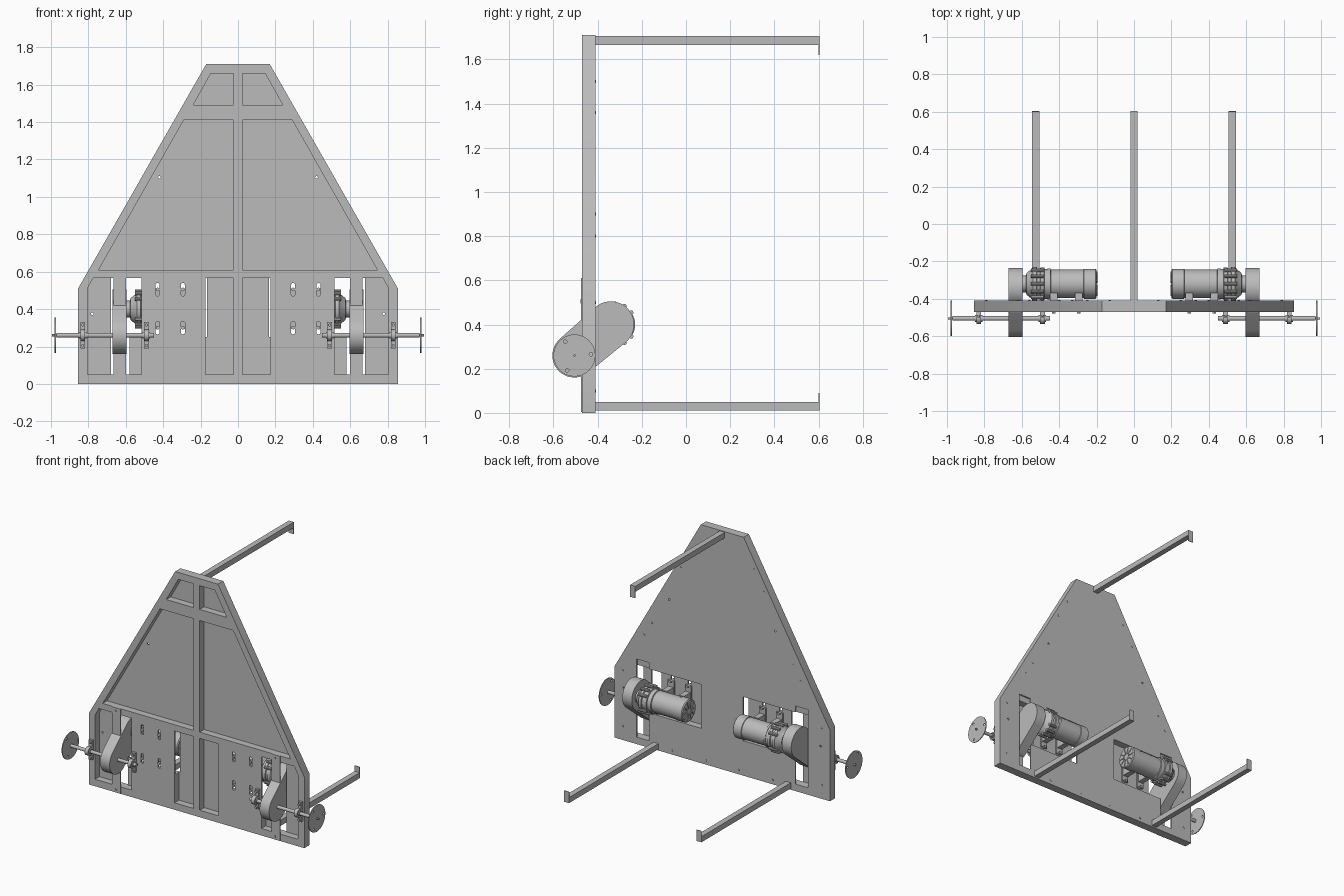
import bpy, bmesh
from math import sin, cos, radians, pi, atan2, hypot
from mathutils import Vector, Matrix

cube = bpy.data.objects.get("Cube")
if cube:
    bpy.data.objects.remove(cube, do_unlink=True)

grey = bpy.data.materials.new("plain_grey")
grey.use_nodes = True
grey.diffuse_color = (0.5, 0.5, 0.5, 1)
bsdf = next(n for n in grey.node_tree.nodes if n.type == 'BSDF_PRINCIPLED')
bsdf.inputs["Base Color"].default_value = (0.5, 0.5, 0.5, 1)


def finish(name, bm, mirror=True):
    """Turn a bmesh into an object, optionally mirrored across x = 0."""
    bmesh.ops.remove_doubles(bm, verts=bm.verts, dist=1e-5)
    bmesh.ops.recalc_face_normals(bm, faces=bm.faces)
    mesh = bpy.data.meshes.new(name)
    bm.to_mesh(mesh)
    bm.free()
    mesh.materials.clear()
    mesh.materials.append(grey)
    for p in mesh.polygons:
        p.use_smooth = True
        p.material_index = 0
    mesh.set_sharp_from_angle(angle=radians(30))
    ob = bpy.data.objects.new(name, mesh)
    bpy.context.collection.objects.link(ob)
    if mirror:
        ob.modifiers.new("mirror", 'MIRROR').use_mirror_merge = False
    return ob


def sheet(name, loops, axis, lo, hi, mirror=True):
    """Flat plate with holes; the first loop is the outline."""
    cu = bpy.data.curves.new(name, 'CURVE')
    cu.dimensions, cu.fill_mode = '2D', 'BOTH'
    cu.extrude = (hi - lo) / 2
    for loop in loops:
        sp = cu.splines.new('POLY')
        sp.points.add(len(loop) - 1)
        for p, (u, v) in zip(sp.points, loop):
            p.co = (u, v, 0, 1)
        sp.use_cyclic_u = True
    tmp = bpy.data.objects.new(name + "_curve", cu)
    bpy.context.collection.objects.link(tmp)
    bpy.context.view_layer.update()
    me = bpy.data.meshes.new_from_object(
        tmp.evaluated_get(bpy.context.evaluated_depsgraph_get()))
    bpy.data.objects.remove(tmp, do_unlink=True)
    bm = bmesh.new()
    bm.from_mesh(me)
    bpy.data.meshes.remove(me)
    mid = (lo + hi) / 2
    for v in bm.verts:
        a, b, c = v.co
        v.co = (a, c + mid, b) if axis == 'y' else (c + mid, a, b)
    return finish(name, bm, mirror)


def boxes(name, specs, mirror=True):
    bm = bmesh.new()
    for x0, x1, y0, y1, z0, z1 in specs:
        m = Matrix.Translation(((x0 + x1) / 2, (y0 + y1) / 2, (z0 + z1) / 2)) \
            @ Matrix.Diagonal((x1 - x0, y1 - y0, z1 - z0, 1))
        bmesh.ops.create_cube(bm, size=1, matrix=m)
    return finish(name, bm, mirror)


def rods(name, specs, seg=16):
    """Cylinders given as start, end, radius."""
    bm = bmesh.new()
    for a, b, r in specs:
        a, b = Vector(a), Vector(b)
        d = b - a
        m = Matrix.Translation((a + b) / 2) @ d.to_track_quat('Z', 'Y').to_matrix().to_4x4()
        bmesh.ops.create_cone(bm, cap_ends=True, segments=seg, radius1=r, radius2=r,
                              depth=d.length, matrix=m)
    return finish(name, bm)


def lathe(name, profile, cy, cz, seg=40):
    """Closed profile of (x, radius) turned about a line along x."""
    bm = bmesh.new()
    rings = [[bm.verts.new((x, cy + r * cos(2 * pi * i / seg), cz + r * sin(2 * pi * i / seg)))
              for i in range(seg)] for x, r in profile]
    for p, q in zip(rings, rings[1:]):
        for i in range(seg):
            j = (i + 1) % seg
            bm.faces.new((p[i], p[j], q[j], q[i]))
    bm.faces.new(rings[0])
    bm.faces.new(rings[-1])
    return finish(name, bm)


def arc(c, r, a0, a1, n):
    return [(c[0] + r * cos(a0 + (a1 - a0) * i / n), c[1] + r * sin(a0 + (a1 - a0) * i / n))
            for i in range(n + 1)]


def circle(c, r, n=12):
    return arc(c, r, 0, 2 * pi, n)[:-1]


def slot(x, z, half=0.024, r=0.011):
    return arc((x, z + half), r, 0, pi, 8) + arc((x, z - half), r, pi, 2 * pi, 8)


def rect(x0, x1, z0, z1):
    return [(x0, z0), (x1, z0), (x1, z1), (x0, z1)]


def both(loops):
    return loops + [[(-x, z) for x, z in reversed(l)] for l in loops]


# Panel: front frame, hollow core and back sheet
outline = [(-.855, 0), (.855, 0), (.855, .51), (.17, 1.71), (-.17, 1.71), (-.855, .51)]
upper = [[(.025, 1.49), (.24, 1.49), (.145, 1.66), (.025, 1.66)],
         [(.025, .61), (.745, .61), (.29, 1.41), (.025, 1.41)]]
lower = [rect(.025, .175, .05, .565),
         [(.515, .05), (.805, .05), (.805, .51), (.775, .565), (.515, .565)]]
pocket = [(.025, .05), (.175, .05), (.175, .25), (.515, .25), (.515, .05),
          (.805, .05), (.805, .51), (.775, .565), (.025, .565)]
slots = [slot(x, z) for x in (.295, .43) for z in (.505, .30)]
opening = [(.165, .25), (.58, .25), (.58, .05), (.68, .05), (.68, .61), (.58, .61),
           (.58, .565), (.165, .565)]
holes = [circle(c, .007) for c in ((.42, 1.105), (.78, .375))]
sheet("front_frame", [outline] + both(upper + lower + slots), 'y', -.47, -.46, False)
sheet("frame_core", [outline] + both(upper + [pocket]), 'y', -.46, -.42, False)
sheet("back_sheet", [outline] + both([opening] + holes), 'y', -.42, -.41, False)

# Narrow upright strip carrying the belt cover
sheet("upright_strip", [rect(.6, .665, .003, .61), circle((.632, .59), .007),
                        circle((.632, .025), .007)], 'y', -.476, -.468)

# Small fasteners along the edges of the back sheet
edge_points = [(.25, 1.5), (.33, 1.36), (.56, .9), (.62, .8), (.79, .5), (.79, .1), (.4, .03), (.13, .03)]
rods("sheet_bolts", [((x, -.412, z), (x, -.407, z), .007) for x, z in edge_points], 10)

# Support beams with end plates
boxes("top_beam", [(-.02, .02, -.412, .6, 1.665, 1.705), (-.02, .02, .6, .604, 1.62, 1.705)], False)
boxes("lower_beam", [(.505, .545, -.412, .6, .01, .05), (.505, .545, .6, .604, .01, .09)])

# Slanted belt cover passing through the panel
low, high = (-.505, .26), (-.34, .40)
tilt = atan2(high[1] - low[1], high[0] - low[0])
sheet("belt_cover", [arc(low, .1, tilt + pi / 2, tilt + 1.5 * pi, 20)
                     + arc(high, .105, tilt - pi / 2, tilt + pi / 2, 20)], 'x', .595, .67)

# Motor, gearbox and tapered nose
my, mz = -.32, .40
lathe("motor", [(.2, .074), (.206, .08), (.268, .08), (.27, .076), (.445, .076),
                (.447, .083), (.462, .083)], my, mz)
lathe("gearbox", [(.462, .08), (.478, .08), (.48, .088), (.5, .088), (.502, .082), (.518, .082),
                  (.52, .09), (.54, .09), (.545, .082), (.575, .058), (.577, .045), (.597, .045)], my, mz)
lugs = []
for a in (35, 62, 90, 118, 145):
    for s in (1, -1):
        y, z = my + .088 * cos(radians(a)), mz + s * .094 * sin(radians(a))
        lugs.append(((.485, y, z), (.55, y, z), .01))
rods("gearbox_lugs", lugs, 10)
vents = []
for i in range(10):
    a = 2 * pi * i / 10
    vents.append(((.199, my + .022 * cos(a), mz + .022 * sin(a)),
                  (.199, my + .066 * cos(a), mz + .066 * sin(a)), .004))
rods("fan_vents", vents, 8)

# Motor feet and slot bolts
boxes("motor_feet", [s for x in (.295, .43) for s in
                     ((x - .025, x + .025, -.455, -.443, .295, .51),
                      (x - .02, x + .02, -.443, -.37, .335, .465))])
rods("slot_bolts", [((x, -.478, z), (x, -.43, z), .0105)
                    for x in (.295, .43) for z in (.505, .30)], 6)

# Drive shaft, bearings and end disc
sy, sz = low
lathe("drive_shaft", [(.45, .012), (.97, .012), (.972, .006), (.995, .006)], sy, sz, 20)
for name, x in (("inner_bearing", .49), ("outer_bearing", .83)):
    boxes(name + "_base", [(x - .013, x + .013, -.488, -.468, .19, .33)])
    lathe(name + "_ring", [(x - .013, .03), (x + .013, .03)], sy, sz, 24)
    lathe(name + "_collar", [(x - .02, .018), (x + .02, .018)], sy, sz, 20)
    rods(name + "_bolts", [((x, -.5, z), (x, -.47, z), .009) for z in (.205, .315)], 6)
disc_holes = [circle((sy + .075 * cos(radians(a)), sz + .075 * sin(radians(a))), .008)
              for a in (4, 124, 244)]
sheet("end_disc", [circle(low, .095, 40)] + disc_holes, 'x', .974, .98)
